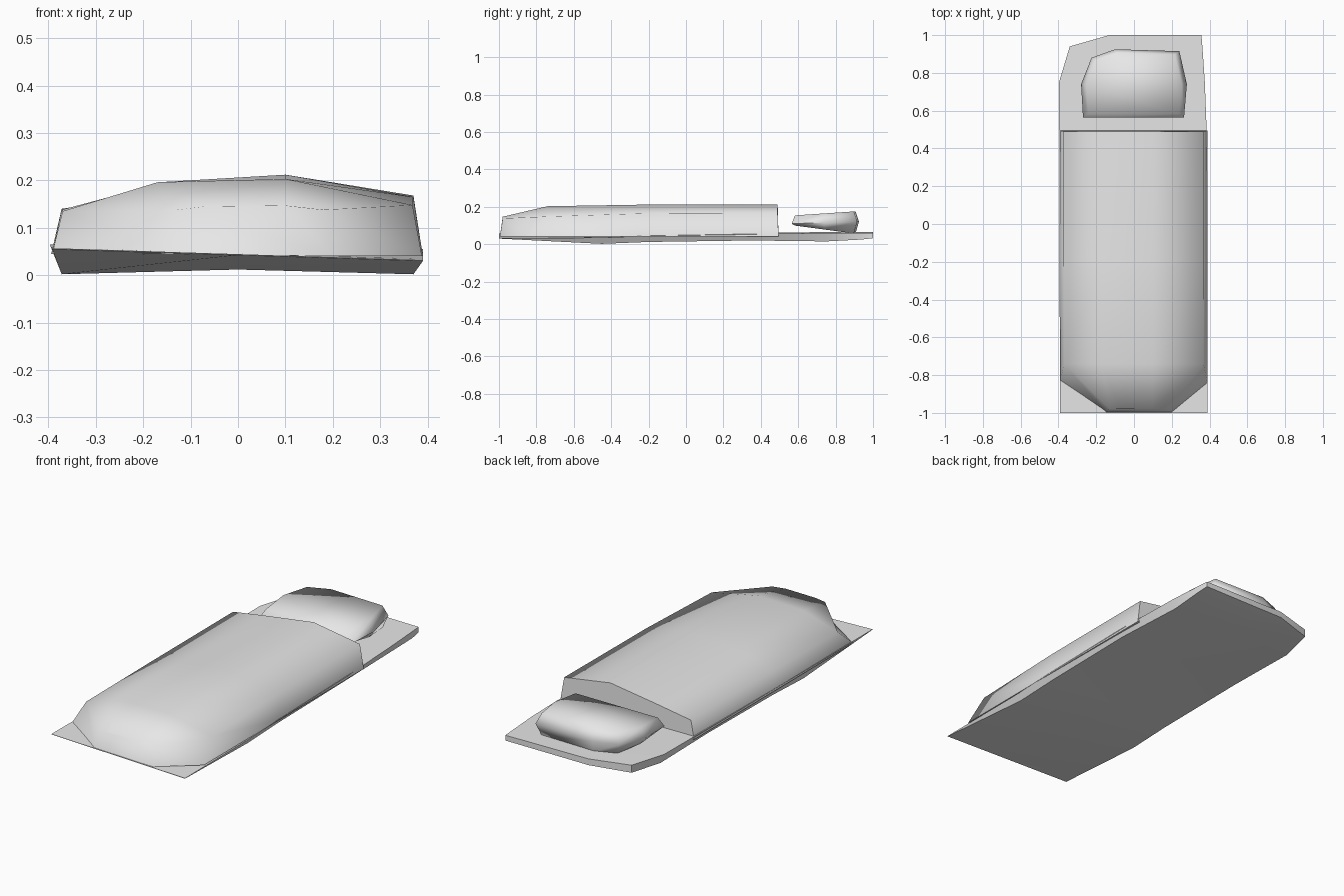
import bpy, bmesh, math

cube = bpy.data.objects.get("Cube")
if cube:
    bpy.data.objects.remove(cube, do_unlink=True)

grey = bpy.data.materials.new("soft_grey")
grey.use_nodes = True
grey.diffuse_color = (0.8, 0.8, 0.8, 1)
grey.node_tree.nodes["Principled BSDF"].inputs["Base Color"].default_value = grey.diffuse_color


def loft(name, rings, angle):
    """Skin a row of closed rings, cap both ends, smooth below the angle."""
    bm = bmesh.new()
    rows = [[bm.verts.new(p) for p in ring] for ring in rings]
    count = len(rows[0])
    for a, b in zip(rows, rows[1:]):
        for i in range(count):
            j = (i + 1) % count
            bm.faces.new((a[i], a[j], b[j], b[i]))
    bm.faces.new(rows[0])
    bm.faces.new(rows[-1])
    bmesh.ops.remove_doubles(bm, verts=bm.verts, dist=0.0005)
    bmesh.ops.recalc_face_normals(bm, faces=bm.faces)
    mesh = bpy.data.meshes.new(name)
    bm.to_mesh(mesh)
    bm.free()
    obj = bpy.data.objects.new(name, mesh)
    bpy.context.collection.objects.link(obj)
    mesh.materials.append(grey)
    bpy.ops.object.select_all(action='DESELECT')
    obj.select_set(True)
    bpy.context.view_layer.objects.active = obj
    bpy.ops.object.shade_smooth_by_angle(angle=math.radians(angle))
    return obj


# Mattress: thin slab, wedge-shaped at the foot, with clipped head corner
# Columns: y, left x, right x, top z at each side, bottom z at sides
slab = [(-1.0, -0.392, 0.39, 0.057, 0.032, 0.03),
        (-0.45, -0.392, 0.39, 0.055, 0.035, 0.002),
        (-0.2, -0.392, 0.39, 0.055, 0.045, 0.012),
        (0.35, -0.395, 0.39, 0.06, 0.055, 0.02),
        (0.75, -0.397, 0.375, 0.065, 0.06, 0.015),
        (0.94, -0.34, 0.362, 0.065, 0.06, 0.025),
        (1.0, -0.13, 0.357, 0.065, 0.06, 0.032)]
rings = []
for y, xl, xr, tl, tr, bot in slab:
    lift = 0.01 if -0.9 < y < 0.9 else 0.0
    inset = 0.02 if -0.9 < y < 0.9 else 0.0
    bl = tl - 0.002 if y == -1 else bot
    rings.append([(xl, y, tl), (xr, y, tr), (xr - inset, y, bot),
                  ((xl + xr) / 2, y, (bl + bot) / 2 + lift), (xl + inset, y, bl)])
loft("mattress", rings, 50)

# Blanket: domed cover with tapered foot corners and a straight head end
# Columns: y, base y, base left/right x, crown left/right x, four crown z
cover = [(-0.98, -0.995, -0.15, 0.2, -0.07, 0.1, 0.138, 0.145, 0.147, 0.138),
         (-0.74, -0.84, -0.392, 0.388, -0.17, 0.1, 0.135, 0.196, 0.203, 0.148),
         (-0.2, -0.2, -0.394, 0.39, -0.17, 0.1, 0.138, 0.192, 0.212, 0.165),
         (0.49, 0.495, -0.394, 0.39, -0.17, 0.1, 0.14, 0.172, 0.211, 0.168)]
rings = []
for y, by, xl, xr, cl, cr, z1, z2, z3, z4 in cover:
    rings.append([(xl, by, 0.045), (xl + 0.022, y, z1), (cl, y, z2), (cr, y, z3),
                  (xr - 0.02, y, z4), (xr, by, 0.04)])
loft("blanket", rings, 75)

# Pillow: tilted cushion, stacked outlines scaled about the centre
outline = [(-0.27, 0.565), (0.265, 0.565), (0.28, 0.74), (0.24, 0.915),
           (-0.1, 0.925), (-0.225, 0.88), (-0.28, 0.74)]
MID = 0.74
layers = [(0.90, lambda y: 0.1 - 0.12 * (y - 0.56)),
          (1.0, lambda y: 0.11 + 0.03 * (y - 0.56)),
          (0.90, lambda y: 0.155 + 0.06 * (y - 0.58))]
rings = [[(x * s, MID + (y - MID) * s, height(y)) for x, y in outline] for s, height in layers]
loft("pillow", rings, 75)
